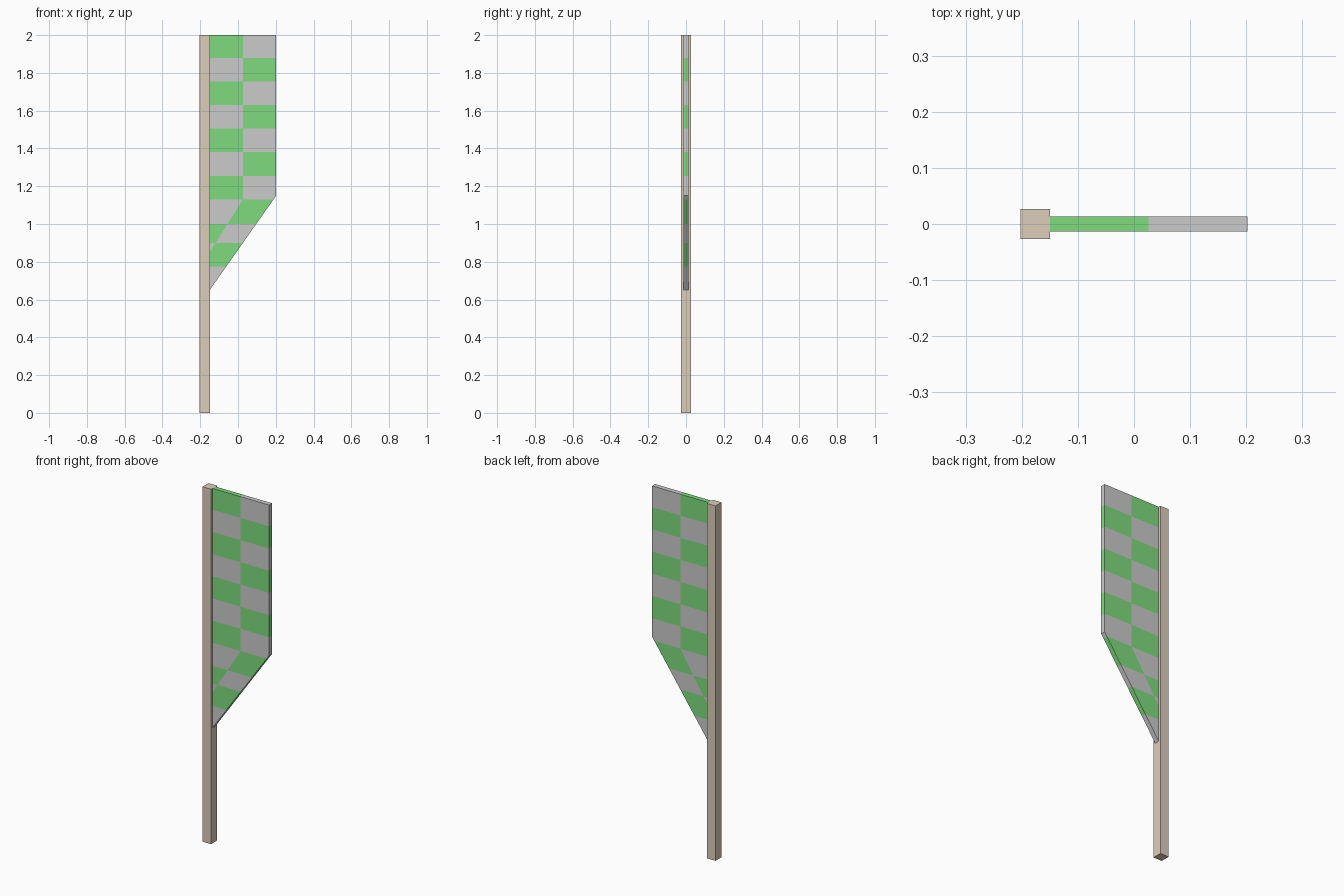
import bpy, bmesh
from mathutils import Vector

if "Cube" in bpy.data.objects:
    bpy.data.objects.remove(bpy.data.objects["Cube"])


def material(name, rgb):
    m = bpy.data.materials.new(name)
    m.diffuse_color = (*rgb, 1)
    m.use_nodes = True
    m.node_tree.nodes["Principled BSDF"].inputs["Base Color"].default_value = m.diffuse_color
    return m


def link(bm, name, mats):
    mesh = bpy.data.meshes.new(name)
    bm.to_mesh(mesh)
    bm.free()
    for m in mats:
        mesh.materials.append(m)
    ob = bpy.data.objects.new(name, mesh)
    bpy.context.collection.objects.link(ob)
    return ob


tan = material("wood", (0.72, 0.62, 0.50))
grey = material("grey_cloth", (0.70, 0.70, 0.70))
green = material("green_cloth", (0.21, 0.71, 0.21))

# Square pole
bm = bmesh.new()
bmesh.ops.create_cube(bm, size=1)
for v in bm.verts:
    v.co = Vector((-0.176 + v.co.x * 0.053, v.co.y * 0.053, 1 + v.co.z * 2))
link(bm, "pole", [tan])

# Banner: extruded profile with a slanted lower edge
T = 0.0135
LEFT, MID, RIGHT = -0.15, 0.026, 0.202
ROWS = [1.88, 1.755, 1.63, 1.505, 1.38, 1.255, 1.13, 1.0, 0.9, 0.775]
FOLD = 1.13
bm = bmesh.new()
profile = [(LEFT, 2), (LEFT, 0.65), (RIGHT, 1.15), (RIGHT, 2)]
face = bm.faces.new([bm.verts.new((x, -T, z)) for x, z in profile])
ext = bmesh.ops.extrude_face_region(bm, geom=[face])
for v in ext["geom"]:
    if isinstance(v, bmesh.types.BMVert):
        v.co.y = T
bmesh.ops.recalc_face_normals(bm, faces=bm.faces)


def cut(co, no, keep=lambda z: True):
    faces = [f for f in bm.faces if keep(f.calc_center_median().z)]
    edges = {e for f in faces for e in f.edges}
    verts = {v for f in faces for v in f.verts}
    bmesh.ops.bisect_plane(bm, geom=faces + list(edges) + list(verts),
                           plane_co=co, plane_no=no, dist=1e-5)


# Checker seams: level rows, upright centre seam, sheared seam below the fold
for z in ROWS:
    cut((0, 0, z), (0, 0, 1))
SHEAR = Vector((0.28, 0, -0.176)).normalized()
cut((MID, 0, 0), (1, 0, 0), lambda z: z > FOLD)
cut((MID, 0, FOLD), SHEAR, lambda z: z < FOLD)

# Alternate the colours by row and column
for f in bm.faces:
    c = f.calc_center_median()
    row = sum(c.z < z for z in ROWS)
    if c.z > FOLD:
        col = c.x > MID
    else:
        col = (c - Vector((MID, 0, FOLD))).dot(SHEAR) > 0
    f.material_index = int((row + col) % 2 == 0)
link(bm, "banner", [grey, green])
